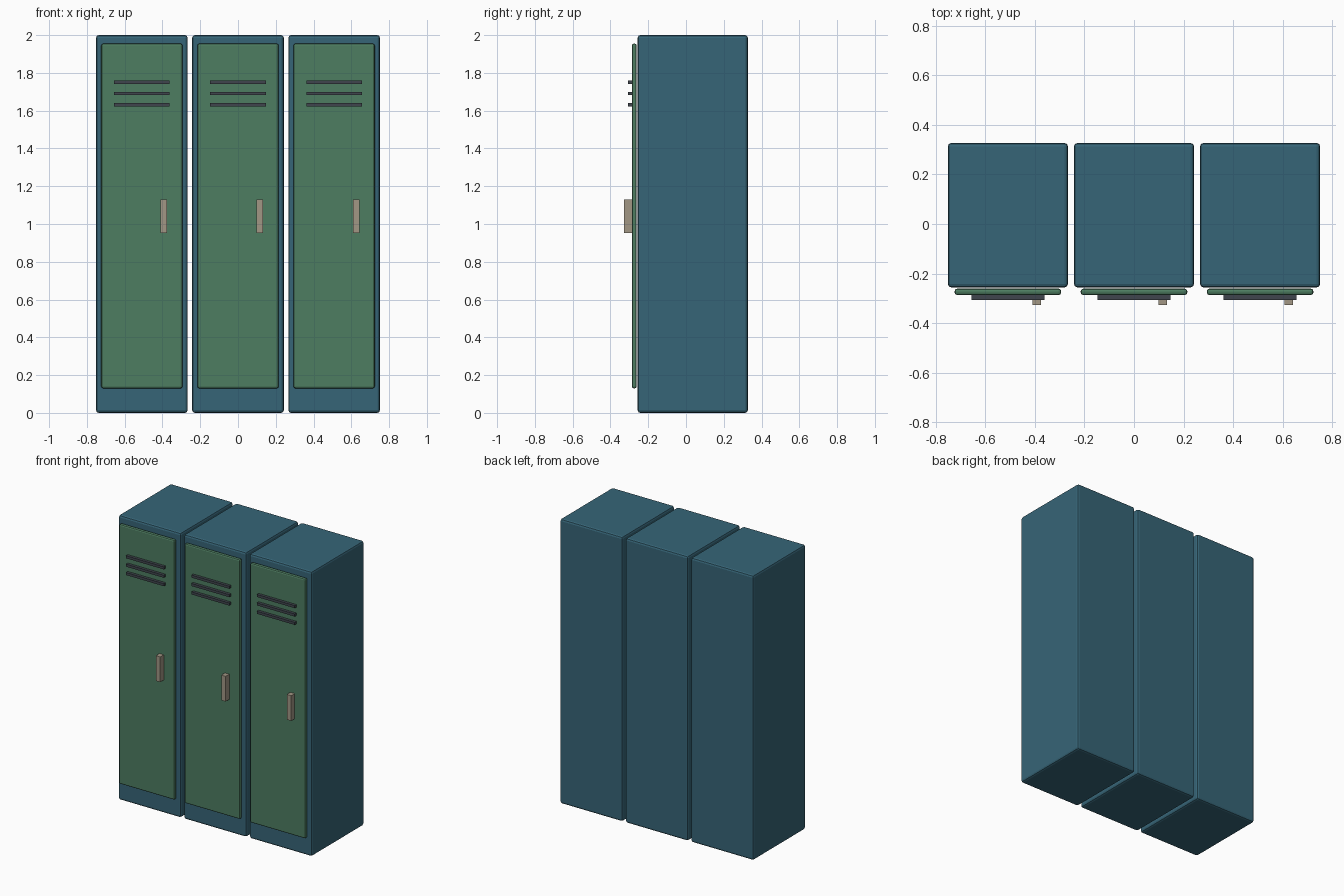
import bpy, bmesh

if "Cube" in bpy.data.objects:
    bpy.data.objects.remove(bpy.data.objects["Cube"])


def material(name, rgb):
    m = bpy.data.materials.new(name)
    m.diffuse_color = (*rgb, 1)
    m.use_nodes = True
    m.node_tree.nodes["Principled BSDF"].inputs["Base Color"].default_value = m.diffuse_color
    return m


BLUE = material("blue_paint", (0.037, 0.13, 0.185))
GREEN = material("green_paint", (0.075, 0.205, 0.12))
DARK = material("dark_metal", (0.05, 0.06, 0.075))
TAN = material("handle_metal", (0.36, 0.31, 0.235))


def box(name, x, y, z, mat, bevel=0):
    """Box from (min, max) ranges, with an optional edge bevel."""
    bm = bmesh.new()
    bmesh.ops.create_cube(bm, size=1)
    for v in bm.verts:
        v.co = [r[0] if c < 0 else r[1] for c, r in zip(v.co, (x, y, z))]
    if bevel:
        bmesh.ops.bevel(bm, geom=bm.edges[:], offset=bevel, segments=2,
                        profile=0.5, affect='EDGES')
    me = bpy.data.meshes.new(name)
    bm.to_mesh(me)
    bm.free()
    me.materials.append(mat)
    ob = bpy.data.objects.new(name, me)
    bpy.context.collection.objects.link(ob)
    return ob


for i, cx in enumerate((-0.509, 0, 0.509), 1):
    def span(half, offset=0):
        return (cx + offset - half, cx + offset + half)

    # cabinet and door
    box(f"locker_body_{i}", span(0.2425), (-0.256, 0.327), (0, 2), BLUE, 0.014)
    box(f"door_{i}", span(0.215), (-0.287, -0.261), (0.13, 1.955), GREEN, 0.01)
    # vent slats
    for j, z in enumerate((1.75, 1.691, 1.632), 1):
        box(f"vent_{i}_{j}", span(0.147), (-0.307, -0.287), (z - 0.009, z + 0.009), DARK)
    # door handle
    box(f"handle_{i}", span(0.017, 0.116), (-0.327, -0.287), (0.953, 1.13), TAN)
